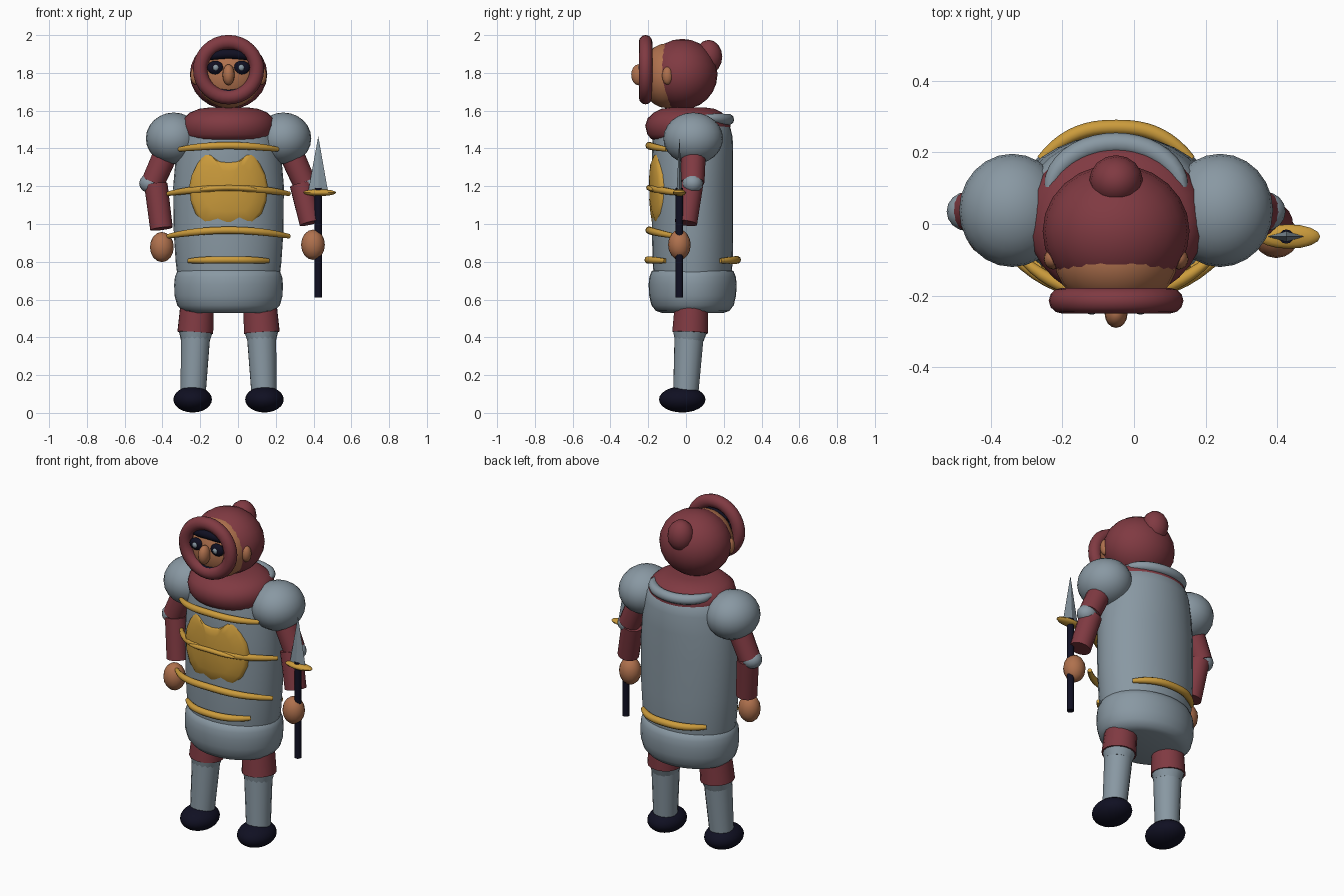
import bpy, bmesh, math
from mathutils import Vector

if "Cube" in bpy.data.objects:
    bpy.data.objects.remove(bpy.data.objects["Cube"])

CX = -0.05  # body centre line


def material(name, rgb):
    m = bpy.data.materials.new(name)
    m.diffuse_color = (*rgb, 1)
    m.use_nodes = True
    m.node_tree.nodes["Principled BSDF"].inputs["Base Color"].default_value = m.diffuse_color
    return m


RED = material("dark red cloth", (0.215, 0.042, 0.054))
STEEL = material("grey steel", (0.25, 0.315, 0.365))
GOLD = material("gold", (0.60, 0.33, 0.045))
SKIN = material("skin", (0.43, 0.165, 0.075))
NAVY = material("navy black", (0.005, 0.005, 0.016))


def finish(bm, name, mat, angle=45):
    bmesh.ops.recalc_face_normals(bm, faces=bm.faces)
    me = bpy.data.meshes.new(name)
    bm.to_mesh(me)
    bm.free()
    me.materials.append(mat)
    ob = bpy.data.objects.new(name, me)
    bpy.context.collection.objects.link(ob)
    bpy.ops.object.select_all(action='DESELECT')
    ob.select_set(True)
    bpy.context.view_layer.objects.active = ob
    bpy.ops.object.shade_smooth_by_angle(angle=math.radians(angle))
    return ob


def ball(name, mat, loc, radii, seg=24):
    bm = bmesh.new()
    bmesh.ops.create_uvsphere(bm, u_segments=seg, v_segments=seg // 2, radius=1)
    for v in bm.verts:
        v.co = Vector(loc) + Vector([a * b for a, b in zip(v.co, radii)])
    return finish(bm, name, mat)


def rod(name, mat, a, b, r1, r2, seg=16):
    a, b = Vector(a), Vector(b)
    bm = bmesh.new()
    bmesh.ops.create_cone(bm, cap_ends=True, segments=seg, radius1=r1, radius2=r2,
                          depth=(b - a).length)
    rot = (b - a).to_track_quat('Z', 'Y')
    for v in bm.verts:
        v.co = rot @ v.co + (a + b) / 2
    return finish(bm, name, mat)


def lathe(name, mat, profile, cy, seg=32):
    """Stacked ellipses; profile rows are z, x radius, y radius."""
    bm = bmesh.new()
    rings = []
    for z, rx, ry in profile:
        rings.append([bm.verts.new((CX + rx * math.cos(2 * math.pi * i / seg),
                                    cy + ry * math.sin(2 * math.pi * i / seg), z))
                      for i in range(seg)])
    for r0, r1 in zip(rings, rings[1:]):
        for i in range(seg):
            j = (i + 1) % seg
            bm.faces.new((r0[i], r0[j], r1[j], r1[i]))
    bm.faces.new(rings[0])
    bm.faces.new(rings[-1])
    return finish(bm, name, mat)


def tube(name, mat, pts, r, taper=0.6, seg=10, flat=1.0):
    """Round tube through points, narrowing at both ends."""
    bm = bmesh.new()
    pts = [Vector(p) for p in pts]
    n = len(pts)
    rings = []
    for k, p in enumerate(pts):
        d = (pts[min(k + 1, n - 1)] - pts[max(k - 1, 0)]).normalized()
        side = d.cross(Vector((0, 0, 1))).normalized()
        up = side.cross(d)
        rr = r * (1 - (1 - taper) * abs(2 * k / (n - 1) - 1) ** 4)
        rings.append([bm.verts.new(p + rr * (side * math.cos(t) * flat + up * math.sin(t)))
                      for t in [2 * math.pi * i / seg for i in range(seg)]])
    for r0, r1 in zip(rings, rings[1:]):
        for i in range(seg):
            j = (i + 1) % seg
            bm.faces.new((r0[i], r0[j], r1[j], r1[i]))
    bm.faces.new(rings[0])
    bm.faces.new(rings[-1])
    return finish(bm, name, mat)


def bow(w, y_mid, y_end, z_mid, z_end, n=20, p=2.5):
    out = []
    for i in range(n + 1):
        t = 2 * i / n - 1
        k = abs(t) ** p
        out.append((CX + w * t, y_mid + (y_end - y_mid) * k,
                    z_mid + (z_end - z_mid) * t * t))
    return out


# Torso, hip skirt and collar
lathe("torso", STEEL, [(0.72, .27, .205), (0.80, .28, .212), (0.95, .29, .215),
                       (1.2, .293, .215), (1.35, .28, .215), (1.46, .262, .212),
                       (1.51, .25, .20), (1.54, .22, .18)], 0.035)
lathe("hip_skirt", STEEL, [(0.53, .21, .165), (0.54, .245, .195), (0.57, .272, .218),
                           (0.62, .286, .23), (0.68, .288, .233), (0.72, .284, .229),
                           (0.75, .272, .217), (0.765, .25, .19)], 0.035)
lathe("collar", RED, [(1.44, .19, .165), (1.45, .225, .195), (1.475, .242, .215),
                      (1.52, .248, .226), (1.56, .238, .213), (1.59, .205, .18),
                      (1.61, .155, .14), (1.617, .10, .09)], 0.01)
tube("back_gorget", STEEL, [(CX + .185 * math.cos(a), .085 + .14 * math.sin(a),
                             1.565 - .012 * math.sin(a))
                            for a in [math.pi * i / 20 for i in range(21)]], .03, .4)

# Gold bands
tube("upper_band", GOLD, bow(.26, -.195, -.10, 1.415, 1.395), .02)
tube("middle_band", GOLD, bow(.32, -.182, -.01, 1.19, 1.16), .02)
tube("waist_band", GOLD, bow(.32, -.195, -.055, .967, .935), .02)
tube("belt_front", GOLD, bow(.21, -.20, -.11, .81, .805), .02)
tube("belt_back", GOLD, bow(.21, .27, .18, .81, .805), .021)
tube("plate_bar", GOLD, bow(.15, -.197, -.175, 1.192, 1.18), .014, .4)

# Domed chest plate with a scooped top edge
half = [(0, 1.325), (.045, 1.33), (.075, 1.35), (.10, 1.372), (.125, 1.37), (.165, 1.32),
        (.195, 1.26), (.208, 1.2), (.20, 1.12), (.175, 1.055), (.13, 1.005), (0, 0.998)]
outline = half + [(-x, z) for x, z in half[-2:0:-1]]
bm = bmesh.new()
rings = []
for s, back in ((1, .06), (1, .008), (.93, 0), (.65, 0), (.3, 0)):
    ring = []
    for x, z in outline:
        x, z = x * s, 1.19 + (z - 1.19) * s
        ring.append(bm.verts.new((CX + x, -.197 + 1.3 * x * x + .5 * (z - 1.19) ** 2 + back, z)))
    rings.append(ring)
for r0, r1 in zip(rings, rings[1:]):
    for i in range(len(outline)):
        j = (i + 1) % len(outline)
        bm.faces.new((r0[i], r0[j], r1[j], r1[i]))
bm.faces.new(rings[0])
bm.faces.new(rings[-1])
finish(bm, "chest_plate", GOLD)

# Head, hood and face
ball("hood", RED, (CX, -.02, 1.793), (.205, .187, .187))
ball("hood_bun", RED, (CX, .12, 1.885), (.075, .072, .09), 16)
ball("head", SKIN, (CX, -.10, 1.785), (.172, .14, .172))
bm = bmesh.new()
N, M = 32, 12
ring = [[bm.verts.new((CX + (.15 + .038 * math.cos(b)) * math.cos(a),
                       -.214 + .036 * math.sin(b),
                       1.817 + (.146 + .038 * math.cos(b)) * math.sin(a)))
         for b in [2 * math.pi * j / M for j in range(M)]]
        for a in [2 * math.pi * i / N for i in range(N)]]
for i in range(N):
    for j in range(M):
        i2, j2 = (i + 1) % N, (j + 1) % M
        bm.faces.new((ring[i][j], ring[i2][j], ring[i2][j2], ring[i][j2]))
finish(bm, "hood_rim", RED)
ball("nose", SKIN, (CX, -.25, 1.79), (.032, .04, .056), 16)
tube("brow", NAVY, bow(.10, -.218, -.20, 1.90, 1.888), .026, .8)
tube("mouth", NAVY, bow(.068, -.215, -.205, 1.695, 1.71), .019, .6)
for s, side in ((-1, "left"), (1, "right")):
    ball(side + "_eye", NAVY, (CX + s * .07, -.225, 1.828), (.043, .022, .036), 16)
    ball(side + "_pupil", STEEL, (CX + s * .068, -.241, 1.828), (.017, .012, .017), 12)
    ball(side + "_ear", SKIN, (CX + s * .175, -.098, 1.785), (.027, .029, .048), 16)

# Shoulders, arms and legs
for s, side in ((-1, "left"), (1, "right")):
    def at(x, y, z):
        return (CX + s * x, y, z)
    ball(side + "_shoulder", STEEL, at(.29, .038, 1.453), (.148, .158, .137))
    ball(side + "_elbow", STEEL, at(.415, .035, 1.215), (.058, .055, .052), 16)
    rod(side + "_upper_arm", RED, at(.32, .04, 1.40), at(.40, .036, 1.22), .066, .062)
    wrist = (-.405, 0, .975) if s < 0 else (.385, 0, 1.005)
    rod(side + "_forearm", RED, at(.385, .03, 1.21), wrist, .062, .06)
    hand = (-.403, -.03, .878) if s < 0 else (.397, -.035, .89)
    ball(side + "_hand", SKIN, hand, (.063, .06, .08), 16)
    rod(side + "_thigh", RED, at(.165, .03, .60), at(.176, .022, .425), .088, .096)
    rod(side + "_knee", STEEL, at(.174, .02, .43), at(.176, .016, .385), .09, .077)
    rod(side + "_shin", STEEL, at(.175, .016, .40), at(.188, -.002, .09), .078, .067)
    ball(side + "_boot", NAVY, at(.19, -.02, .071), (.102, .123, .069))

# Short spear
rod("spear_shaft", NAVY, (.425, -.035, .612), (.425, -.035, 1.19), .02, .02, 12)
ball("spear_guard", GOLD, (.432, -.035, 1.166), (.088, .034, .018), 16)
bm = bmesh.new()
base = [bm.verts.new(p) for p in ((.372, -.035, 1.175), (.425, -.05, 1.175),
                                  (.476, -.035, 1.175), (.425, -.02, 1.175))]
tip = bm.verts.new((.425, -.035, 1.465))
bm.faces.new(base)
for i in range(4):
    bm.faces.new((base[i], base[(i + 1) % 4], tip))
finish(bm, "spear_blade", STEEL, 10)
